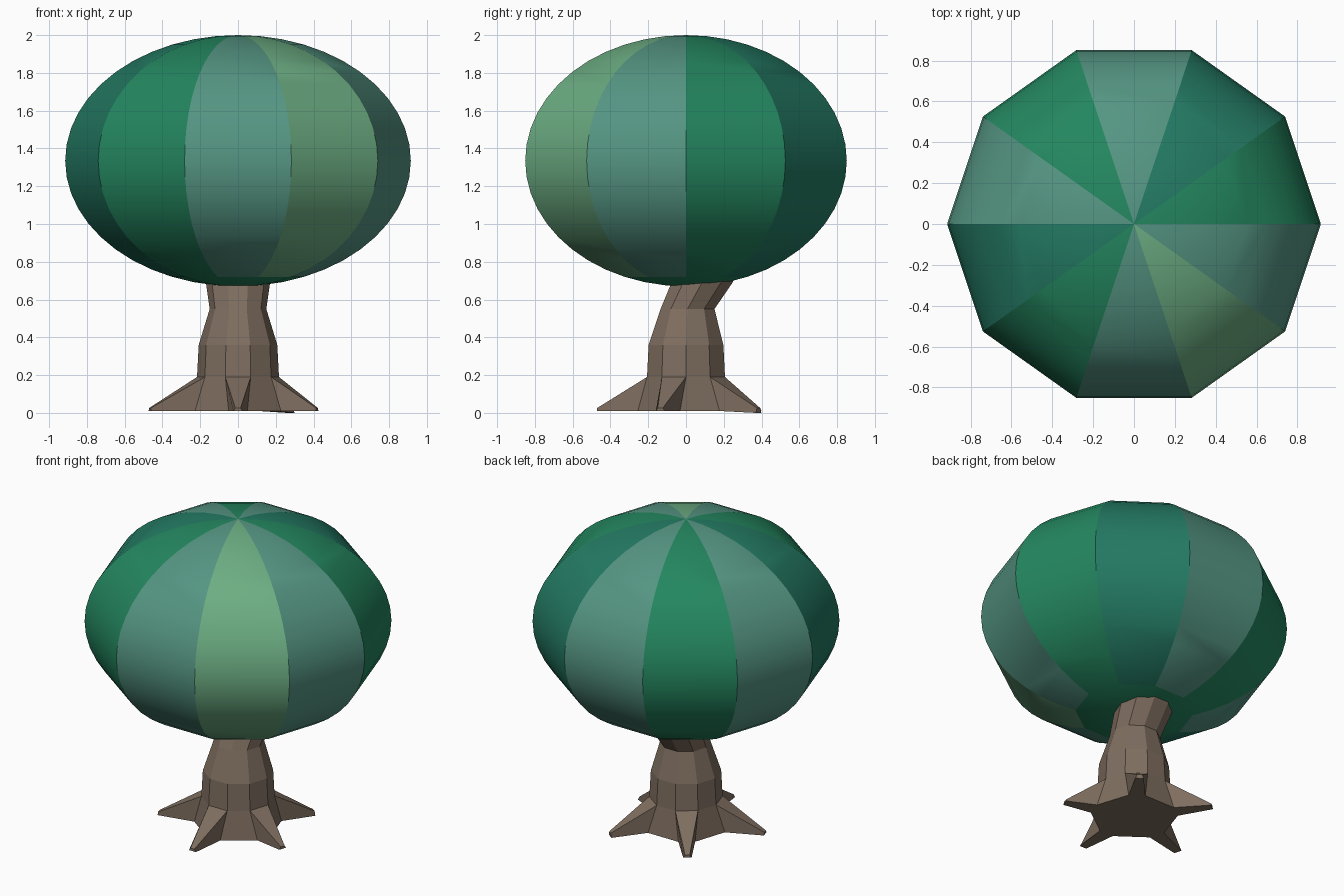
import bpy, bmesh
from math import sin, cos, pi, radians

if "Cube" in bpy.data.objects:
    bpy.data.objects.remove(bpy.data.objects["Cube"])


def material(name, rgb):
    m = bpy.data.materials.new(name)
    m.diffuse_color = (*rgb, 1)
    m.use_nodes = True
    m.node_tree.nodes["Principled BSDF"].inputs["Base Color"].default_value = m.diffuse_color
    return m


def finish(bm, name, mats):
    bmesh.ops.recalc_face_normals(bm, faces=bm.faces[:])
    me = bpy.data.meshes.new(name)
    bm.to_mesh(me)
    bm.free()
    for m in mats:
        me.materials.append(m)
    ob = bpy.data.objects.new(name, me)
    bpy.context.collection.objects.link(ob)
    return ob


# Canopy: ten-sided ellipsoid with one colour per panel
N, RINGS = 10, 24
greens = [material("green", (.017, .24, .115)),
          material("teal", (.017, .195, .125)),
          material("sage", (.09, .30, .225)),
          material("light_green", (.15, .42, .225))]
panel = [0, 1, 2, 0, 2, 1, 0, 2, 3, 2]
bm = bmesh.new()
top = bm.verts.new((0, 0, 2.0))
bottom = bm.verts.new((0, 0, .67))
rows = []
for j in range(1, RINGS):
    p = pi * j / RINGS
    rows.append([bm.verts.new((.915 * sin(p) * cos(2 * pi * i / N),
                               .895 * sin(p) * sin(2 * pi * i / N),
                               1.335 + .665 * cos(p))) for i in range(N)])
for i in range(N):
    k = (i + 1) % N
    bm.faces.new((top, rows[0][i], rows[0][k])).material_index = panel[i]
    for a, b in zip(rows, rows[1:]):
        # the underside is a single green
        under = b[0].co.z < .71
        bm.faces.new((a[i], b[i], b[k], a[k])).material_index = 0 if under else panel[i]
    bm.faces.new((rows[-1][i], bottom, rows[-1][k])).material_index = 0
canopy = finish(bm, "canopy", greens)
bpy.ops.object.select_all(action='DESELECT')
canopy.select_set(True)
bpy.context.view_layer.objects.active = canopy
bpy.ops.object.shade_smooth_by_angle(angle=radians(20))

# Trunk: ten-sided bent column, rings as (z, radius, y centre)
bm = bmesh.new()
base = []
for i in range(N):
    # odd faces carry roots, so base corners are pulled toward them
    a = radians(36 * i + (7 if i % 2 else -7))
    base.append(bm.verts.new((.26 * cos(a), .26 * sin(a), .01)))
rings = [base]
for z, r, y in [(.19, .217, 0), (.36, .208, 0), (.55, .15, .008), (.69, .17, .085), (.76, .17, .12)]:
    rings.append([bm.verts.new((r * cos(2 * pi * i / N), y + r * sin(2 * pi * i / N), z))
                  for i in range(N)])
reach = {1: .475, 3: .475, 5: .49, 7: .47, 9: .44}
for r0, r1 in zip(rings, rings[1:]):
    for i in range(N):
        k = (i + 1) % N
        if r0 is base and i % 2:
            # Root: base face drawn out to a small tip
            a = radians(36 * i + 18)
            zb = 0 if i == 1 else .01
            tip = [bm.verts.new((reach[i] * cos(a) - s * w * sin(a),
                                 reach[i] * sin(a) + s * w * cos(a), z))
                   for s, w, z in [(-1, .025, zb), (1, .025, zb), (1, .014, .026), (-1, .014, .026)]]
            q = [r0[i], r0[k], r1[k], r1[i]]
            for n in range(4):
                m = (n + 1) % 4
                bm.faces.new((q[n], q[m], tip[m], tip[n]))
            bm.faces.new(tip)
        else:
            bm.faces.new((r0[i], r0[k], r1[k], r1[i]))
bm.faces.new(base)
bm.faces.new(rings[-1])
finish(bm, "trunk", [material("bark", (.21, .155, .115))])
